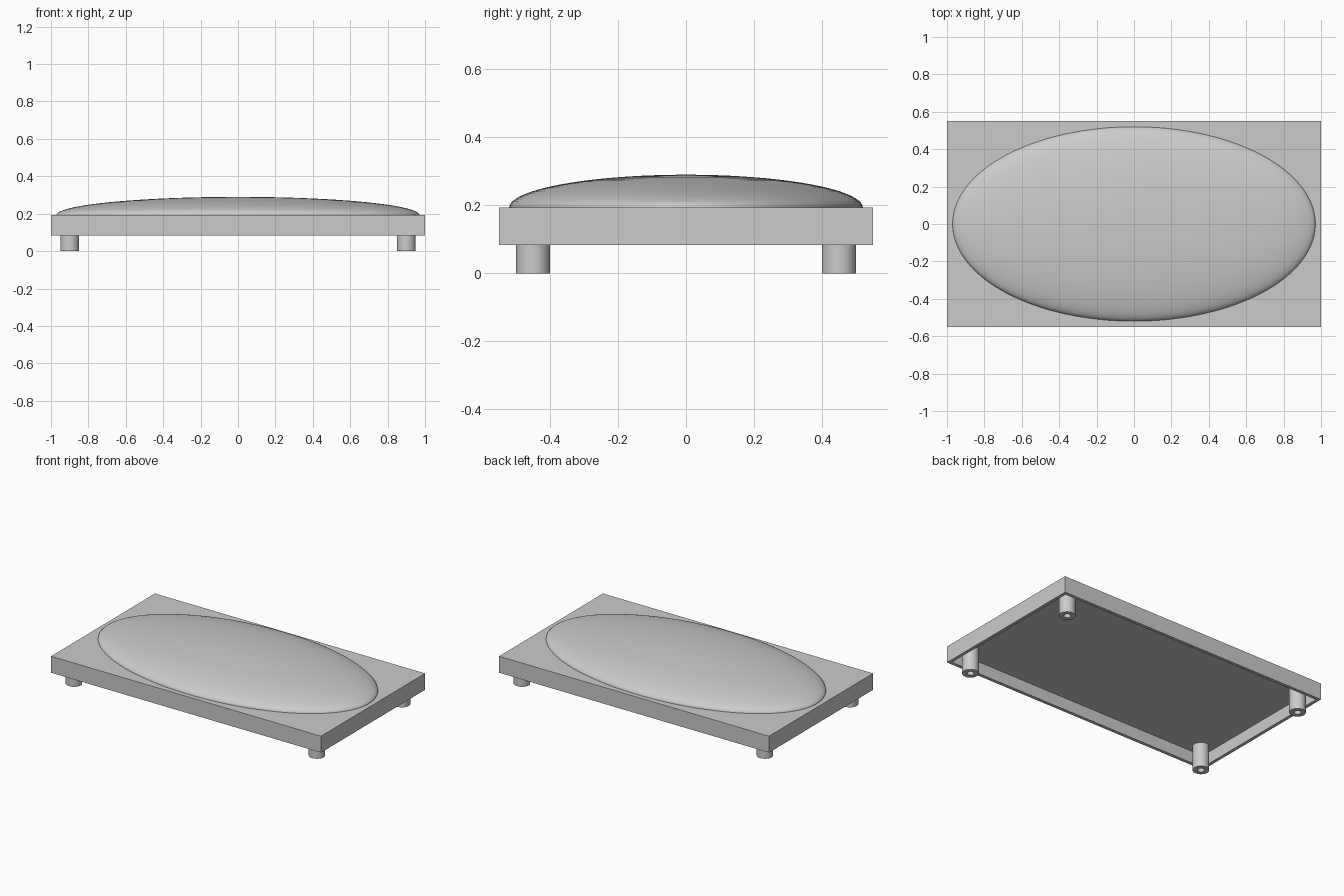
import bpy, bmesh, math
from mathutils import Vector

cube = bpy.data.objects.get("Cube")
if cube:
    bpy.data.objects.remove(cube, do_unlink=True)

HALF_X, HALF_Y = 1.0, 0.55
BASE, TOP, WALL = 0.083, 0.193, 0.03
PEAK = 0.29

grey = bpy.data.materials.new("plain grey")
grey.use_nodes = True
colour = (0.6, 0.6, 0.6, 1)
grey.diffuse_color = colour
grey.node_tree.nodes["Principled BSDF"].inputs["Base Color"].default_value = colour


def finish(bm, name, location=(0, 0, 0), smooth=False):
    bmesh.ops.recalc_face_normals(bm, faces=bm.faces)
    mesh = bpy.data.meshes.new(name)
    bm.to_mesh(mesh)
    bm.free()
    mesh.materials.append(grey)
    obj = bpy.data.objects.new(name, mesh)
    obj.location = location
    bpy.context.collection.objects.link(obj)
    if smooth:
        bpy.ops.object.select_all(action='DESELECT')
        obj.select_set(True)
        bpy.context.view_layer.objects.active = obj
        bpy.ops.object.shade_smooth_by_angle(angle=math.radians(35))
    return obj


def lathe(profile, steps):
    """Spin a list of (radius, height) points about z."""
    bm = bmesh.new()
    verts = [bm.verts.new((r, 0, z)) for r, z in profile]
    edges = [bm.edges.new(pair) for pair in zip(verts, verts[1:])]
    bmesh.ops.spin(bm, geom=verts + edges, cent=(0, 0, 0), axis=(0, 0, 1),
                   angle=math.tau, steps=steps)
    bmesh.ops.remove_doubles(bm, verts=bm.verts, dist=1e-5)
    return bm


# Tray: a slab hollowed from below
bm = bmesh.new()
bmesh.ops.create_cube(bm, size=2)
bmesh.ops.scale(bm, vec=(HALF_X, HALF_Y, (TOP - BASE) / 2), verts=bm.verts)
bmesh.ops.translate(bm, vec=(0, 0, (TOP + BASE) / 2), verts=bm.verts)
bottom = min(bm.faces, key=lambda f: f.calc_center_median().z)
bmesh.ops.inset_region(bm, faces=[bottom], thickness=WALL)
cavity = bmesh.ops.extrude_face_region(bm, geom=[bottom])["geom"]
bmesh.ops.translate(bm, vec=Vector((0, 0, TOP - WALL - BASE)),
                    verts=[v for v in cavity if isinstance(v, bmesh.types.BMVert)])
if bottom.is_valid:
    bmesh.ops.delete(bm, geom=[bottom], context='FACES_ONLY')
finish(bm, "tray")

# Dome: upper half of an ellipsoid, with a skirt sunk into the tray
arc = [(math.cos(t), math.sin(t) * (PEAK - TOP))
       for t in (i / 24 * math.pi / 2 for i in range(25))]
bm = lathe([(1, -0.01)] + arc, 128)
bmesh.ops.scale(bm, vec=(HALF_X - WALL, HALF_Y - WALL, 1), verts=bm.verts)
finish(bm, "dome", (0, 0, TOP), smooth=True)

# Feet: tubes reaching up to the roof of the cavity
roof = TOP - WALL + 0.005
for side, x in (("right", -0.9), ("left", 0.9)):
    for end, y in (("front", -0.45), ("back", 0.45)):
        bm = lathe([(0.05, roof), (0.05, 0), (0.021, 0), (0.021, roof)], 48)
        finish(bm, f"{end}_{side}_foot", (x, y, 0), smooth=True)
